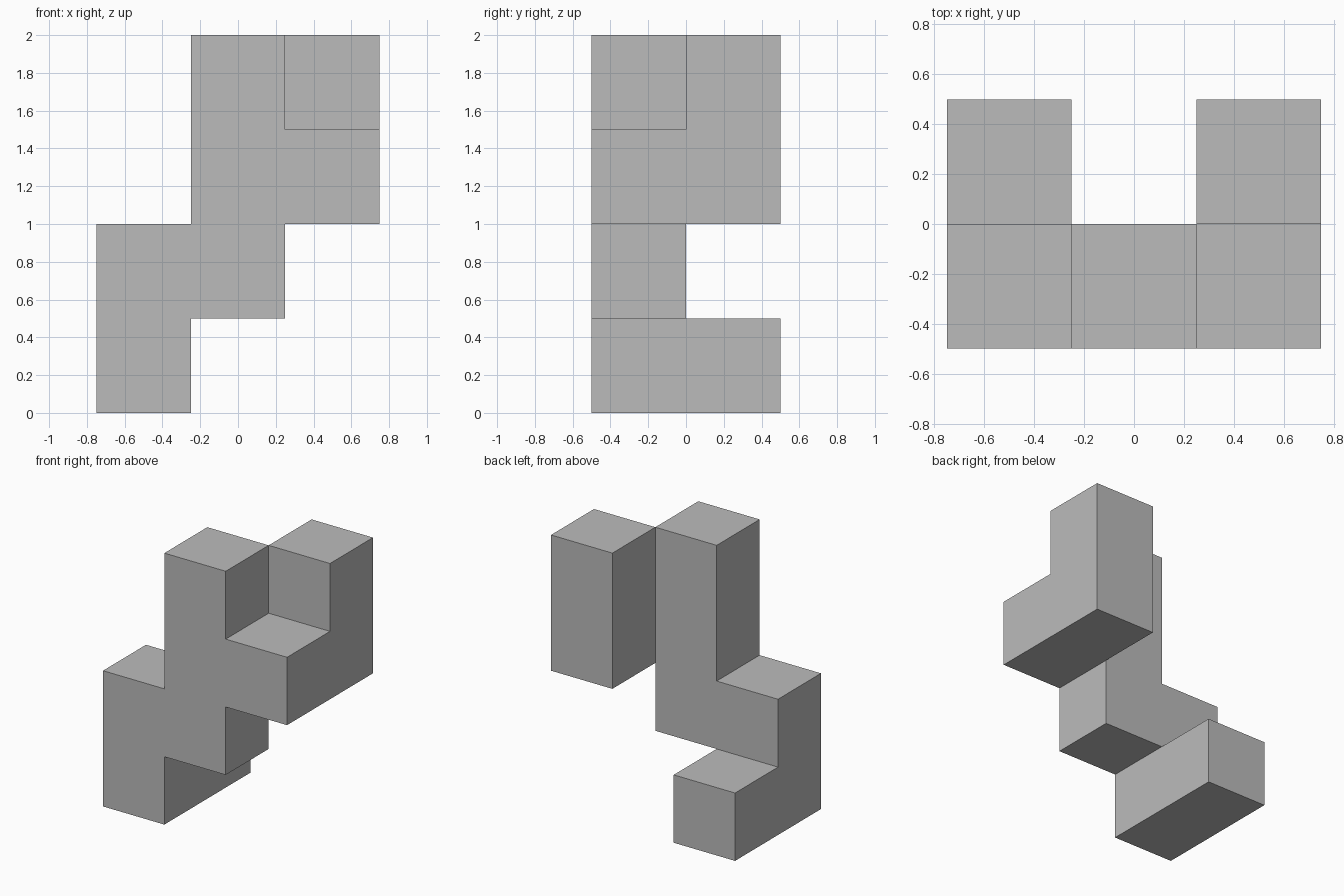
import bpy, bmesh
from mathutils import Vector

cube = bpy.data.objects.get("Cube")
if cube:
    bpy.data.objects.remove(cube, do_unlink=True)

# Single plain grey
grey = bpy.data.materials.new("plain grey")
grey.use_nodes = True
colour = (0.5, 0.5, 0.5, 1)
grey.diffuse_color = colour
grey.node_tree.nodes["Principled BSDF"].inputs["Base Color"].default_value = colour

UNIT = 0.5
# Columns of unit cubes: (x column, y row) -> occupied levels
columns = {
    (0, 0): range(0, 2),   # right leg, front
    (0, 1): range(0, 1),   # right foot, back
    (1, 0): range(1, 4),   # middle post
    (2, 0): range(2, 3),   # left step, front
    (2, 1): range(2, 4),   # left post, back
}
cells = {(x, y, z) for (x, y), levels in columns.items() for z in levels}
origin = Vector((-0.75, -0.5, 0))

# Outer skin: one square for each cube side with no neighbour
bm = bmesh.new()
for cell in cells:
    for axis in range(3):
        for side in (0, 1):
            neighbour = list(cell)
            neighbour[axis] += 2 * side - 1
            if tuple(neighbour) in cells:
                continue
            u, v = (axis + 1) % 3, (axis + 2) % 3
            corners = []
            for a, b in ((0, 0), (1, 0), (1, 1), (0, 1)):
                p = Vector(cell)
                p[axis] += side
                p[u] += a
                p[v] += b
                corners.append(bm.verts.new(origin + p * UNIT))
            bm.faces.new(corners if side else corners[::-1])

# Weld the squares and merge flat areas
bmesh.ops.remove_doubles(bm, verts=bm.verts[:], dist=0.001)
bmesh.ops.dissolve_limit(bm, angle_limit=0.01, verts=bm.verts[:], edges=bm.edges[:])

mesh = bpy.data.meshes.new("stepped_block")
bm.to_mesh(mesh)
bm.free()
mesh.materials.append(grey)
block = bpy.data.objects.new("stepped_block", mesh)
bpy.context.collection.objects.link(block)
